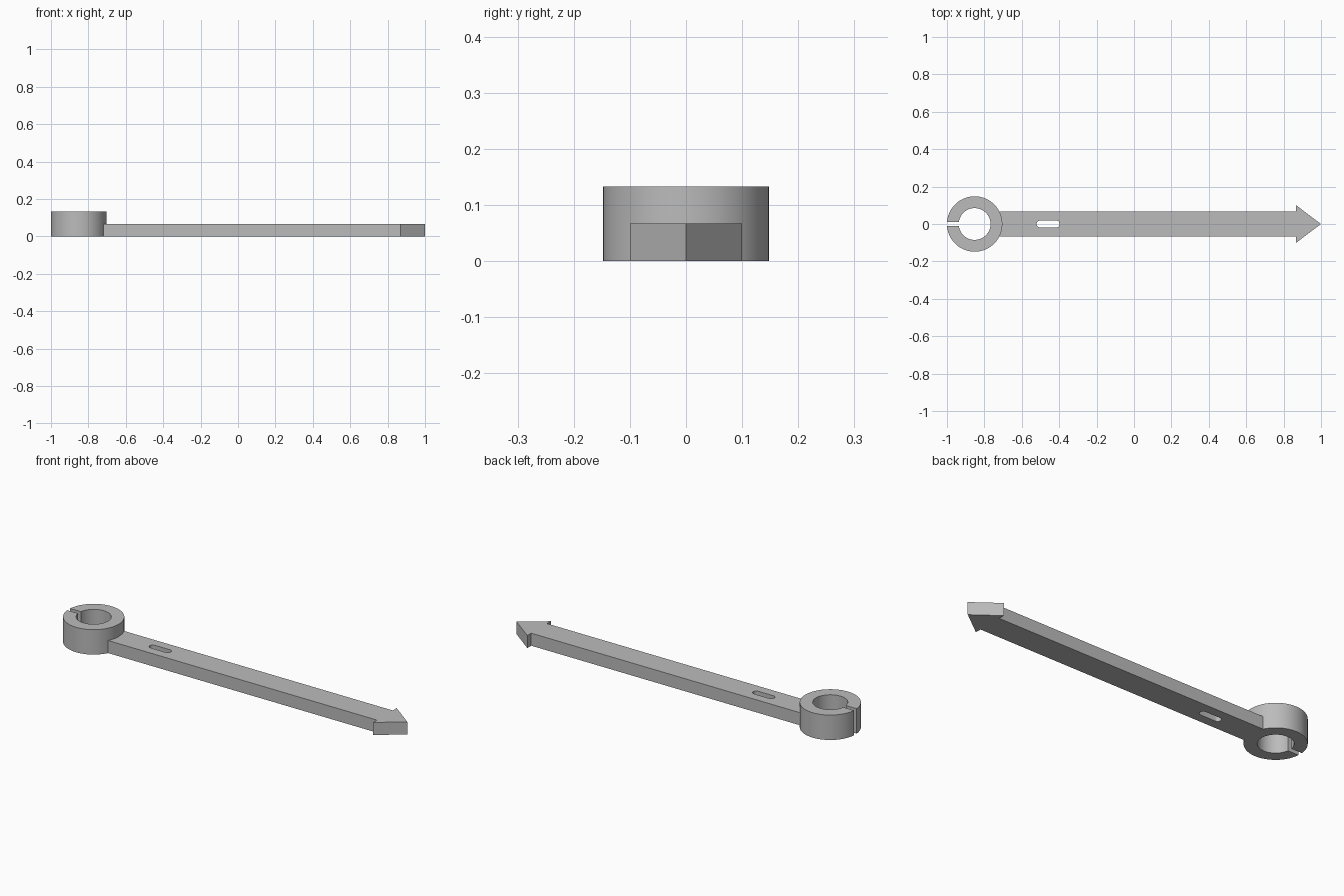
import bpy, bmesh
from math import sin, cos, asin, pi, radians

cube = bpy.data.objects.get("Cube")
if cube:
    bpy.data.objects.remove(cube)

RING_X, RING_R, HOLE_R, RING_H = -0.852, 0.148, 0.085, 0.133
ARM_W, ARM_H = 0.067, 0.067
HEAD_X, HEAD_W = 0.867, 0.1
GAP = 0.012

grey = bpy.data.materials.new("light grey")
grey.use_nodes = True
colour = (0.5, 0.5, 0.5, 1)
grey.diffuse_color = colour
grey.node_tree.nodes["Principled BSDF"].inputs["Base Color"].default_value = colour


def arc(cx, r, start, end, steps):
    """Points along an arc centred on (cx, 0)."""
    angles = [start + (end - start) * i / steps for i in range(steps + 1)]
    return [(cx + r * cos(a), r * sin(a)) for a in angles]


def prism(name, loops, height):
    """Fill an outline (with optional holes) and extrude it upward."""
    bm = bmesh.new()
    for loop in loops:
        verts = [bm.verts.new((x, y, 0)) for x, y in loop]
        for a, b in zip(verts, verts[1:] + verts[:1]):
            bm.edges.new((a, b))
    bmesh.ops.triangle_fill(bm, use_beauty=True, use_dissolve=False, edges=bm.edges[:])
    top = bmesh.ops.extrude_face_region(bm, geom=bm.faces[:], use_keep_orig=True)
    moved = [g for g in top["geom"] if isinstance(g, bmesh.types.BMVert)]
    bmesh.ops.translate(bm, verts=moved, vec=(0, 0, height))
    bmesh.ops.recalc_face_normals(bm, faces=bm.faces[:])
    mesh = bpy.data.meshes.new(name)
    bm.to_mesh(mesh)
    bm.free()
    mesh.materials.append(grey)
    obj = bpy.data.objects.new(name, mesh)
    bpy.context.collection.objects.link(obj)
    bpy.ops.object.select_all(action="DESELECT")
    obj.select_set(True)
    bpy.context.view_layer.objects.active = obj
    bpy.ops.object.shade_smooth_by_angle(angle=radians(30))
    return obj


# Split ring, open toward -x with parallel gap walls
outer_end = pi - asin(GAP / RING_R)
inner_end = pi - asin(GAP / HOLE_R)
prism("split_ring", [arc(RING_X, RING_R, -outer_end, outer_end, 72)
                     + arc(RING_X, HOLE_R, inner_end, -inner_end, 72)], RING_H)

# Arm with arrow tip, its root following the ring, and a rounded slot through it
root = asin(ARM_W / RING_R)
outline = arc(RING_X, RING_R, root, -root, 12) + [
    (HEAD_X, -ARM_W), (HEAD_X, -HEAD_W), (1, 0), (HEAD_X, HEAD_W), (HEAD_X, ARM_W)]
slot_r = 0.018
slot = (arc(-0.415, slot_r, -pi / 2, pi / 2, 12)
        + arc(-0.503, slot_r, pi / 2, 3 * pi / 2, 12))
prism("arrow_arm", [outline, slot], ARM_H)
